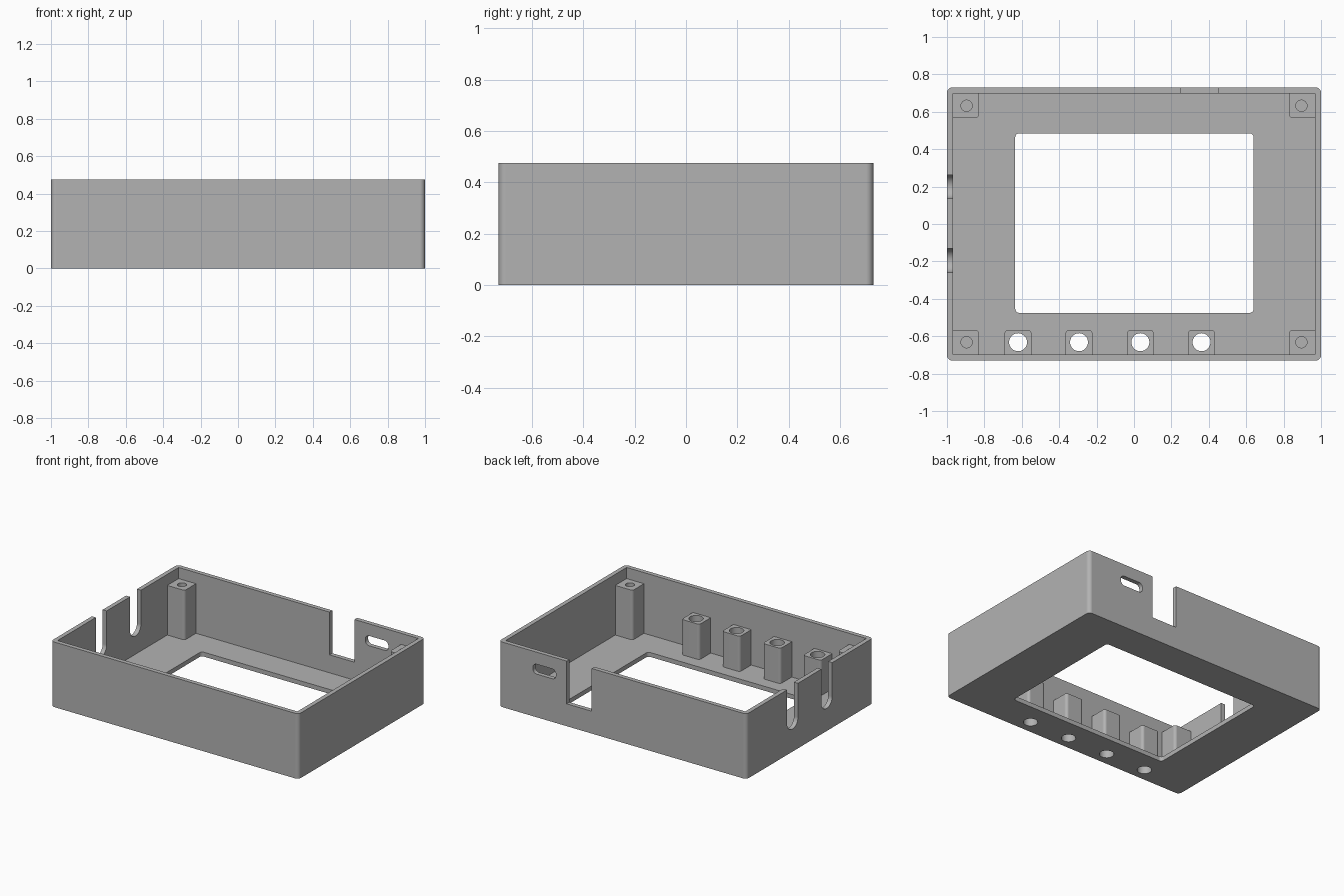
import bpy, bmesh, math

cube = bpy.data.objects.get("Cube")
if cube:
    bpy.data.objects.remove(cube, do_unlink=True)

HX, HY, HEIGHT = 1.0, 0.73, 0.475
WALL = 0.032
FLOOR = 0.032
EMBED = 0.012

grey = bpy.data.materials.new("plain grey")
grey.use_nodes = True
grey.diffuse_color = (0.45, 0.45, 0.45, 1)
grey.node_tree.nodes["Principled BSDF"].inputs["Base Color"].default_value = (0.45, 0.45, 0.45, 1)


def rounded(u0, u1, v0, v1, radii, steps=12):
    """Rectangle outline; radii run counter-clockwise from the low corner."""
    corners = [(u0, v0, 1, 1), (u1, v0, -1, 1), (u1, v1, -1, -1), (u0, v1, 1, -1)]
    points = []
    for i, ((u, v, su, sv), r) in enumerate(zip(corners, radii)):
        if r == 0:
            points.append((u, v))
            continue
        for k in range(steps + 1):
            a = math.pi + (i + k / steps) * math.pi / 2
            points.append((u + su * r + r * math.cos(a), v + sv * r + r * math.sin(a)))
    return points


def circle(u, v, r, sides=40):
    return [(u + r * math.cos(2 * math.pi * k / sides),
             v + r * math.sin(2 * math.pi * k / sides)) for k in range(sides)]


def prism(name, outline, lo, hi, axis="Z"):
    """Extrude an outline along an axis."""
    place = {"Z": lambda u, v, w: (u, v, w),
             "Y": lambda u, v, w: (u, w, v),
             "X": lambda u, v, w: (w, u, v)}[axis]
    bm = bmesh.new()
    ends = [[bm.verts.new(place(u, v, w)) for u, v in outline] for w in (lo, hi)]
    n = len(outline)
    for i in range(n):
        j = (i + 1) % n
        bm.faces.new((ends[0][i], ends[0][j], ends[1][j], ends[1][i]))
    for end in ends:
        bm.faces.new(end)
    bmesh.ops.recalc_face_normals(bm, faces=bm.faces)
    mesh = bpy.data.meshes.new(name)
    bm.to_mesh(mesh)
    bm.free()
    mesh.materials.append(grey)
    obj = bpy.data.objects.new(name, mesh)
    bpy.context.collection.objects.link(obj)
    return obj


def activate(obj):
    bpy.ops.object.select_all(action="DESELECT")
    obj.select_set(True)
    bpy.context.view_layer.objects.active = obj


def cut(obj, cutter):
    cutter.hide_render = True
    mod = obj.modifiers.new("cut", "BOOLEAN")
    mod.operation = "DIFFERENCE"
    mod.solver = "EXACT"
    mod.object = cutter
    activate(obj)
    bpy.ops.object.modifier_apply(modifier=mod.name)
    bpy.data.objects.remove(cutter, do_unlink=True)


def finish(obj):
    activate(obj)
    bpy.ops.object.shade_smooth_by_angle(angle=math.radians(30))
    obj.modifiers.new("even shading", "WEIGHTED_NORMAL").keep_sharp = True


# Open tray with a thin floor
case = prism("case", rounded(-HX, HX, -HY, HY, [0.028] * 4), 0, HEIGHT)
ix, iy = HX - WALL, HY - WALL
cut(case, prism("cavity", rounded(-ix, ix, -iy, iy, [0] * 4), FLOOR, 1))

# Display window in the floor
cut(case, prism("window", rounded(-0.635, 0.64, -0.475, 0.485, [0.022] * 4), -0.1, 0.1))

# Cable slots in the right wall, open at the rim
for y in (0.2, -0.195):
    cut(case, prism("slot", rounded(y - 0.063, y + 0.063, 0.165, 0.6, [0.0625, 0.0625, 0, 0]),
                    -1.1, -0.9, "X"))

# Rim notch and small port in the back wall
cut(case, prism("notch", rounded(0.25, 0.452, 0.163, 0.6, [0] * 4), 0.65, 0.8, "Y"))
cut(case, prism("port", rounded(0.54, 0.725, 0.315, 0.387, [0.03] * 4), 0.65, 0.8, "Y"))

# Corner screw posts with blind holes
for ys, yname in ((-1, "front"), (1, "back")):
    for xs, xname in ((-1, "right"), (1, "left")):
        xa, xb = sorted((xs * 0.828, xs * (ix + EMBED)))
        ya, yb = sorted((ys * 0.567, ys * (iy + EMBED)))
        inner = {(1, 1): 0, (-1, 1): 1, (-1, -1): 2, (1, -1): 3}[(xs, ys)]
        radii = [0.02 if i == inner else 0 for i in range(4)]
        post = prism(f"{yname}_{xname}_screw_post", rounded(xa, xb, ya, yb, radii), FLOOR, 0.394)
        cut(post, prism("screw_hole", circle(xs * 0.895, ys * 0.632, 0.03), 0.15, 0.6))
        finish(post)

# Button guide posts along the front wall, with holes through the floor
for i, x in enumerate((-0.62, -0.294, 0.034, 0.361)):
    post = prism(f"button_post_{i + 1}",
                 rounded(x - 0.072, x + 0.072, -iy - EMBED, -0.567, [0, 0, 0.02, 0.02]),
                 FLOOR, 0.29)
    for part in (post, case):
        cut(part, prism("button_hole", circle(x, -0.632, 0.048), -0.1, 0.6))
    finish(post)

finish(case)
